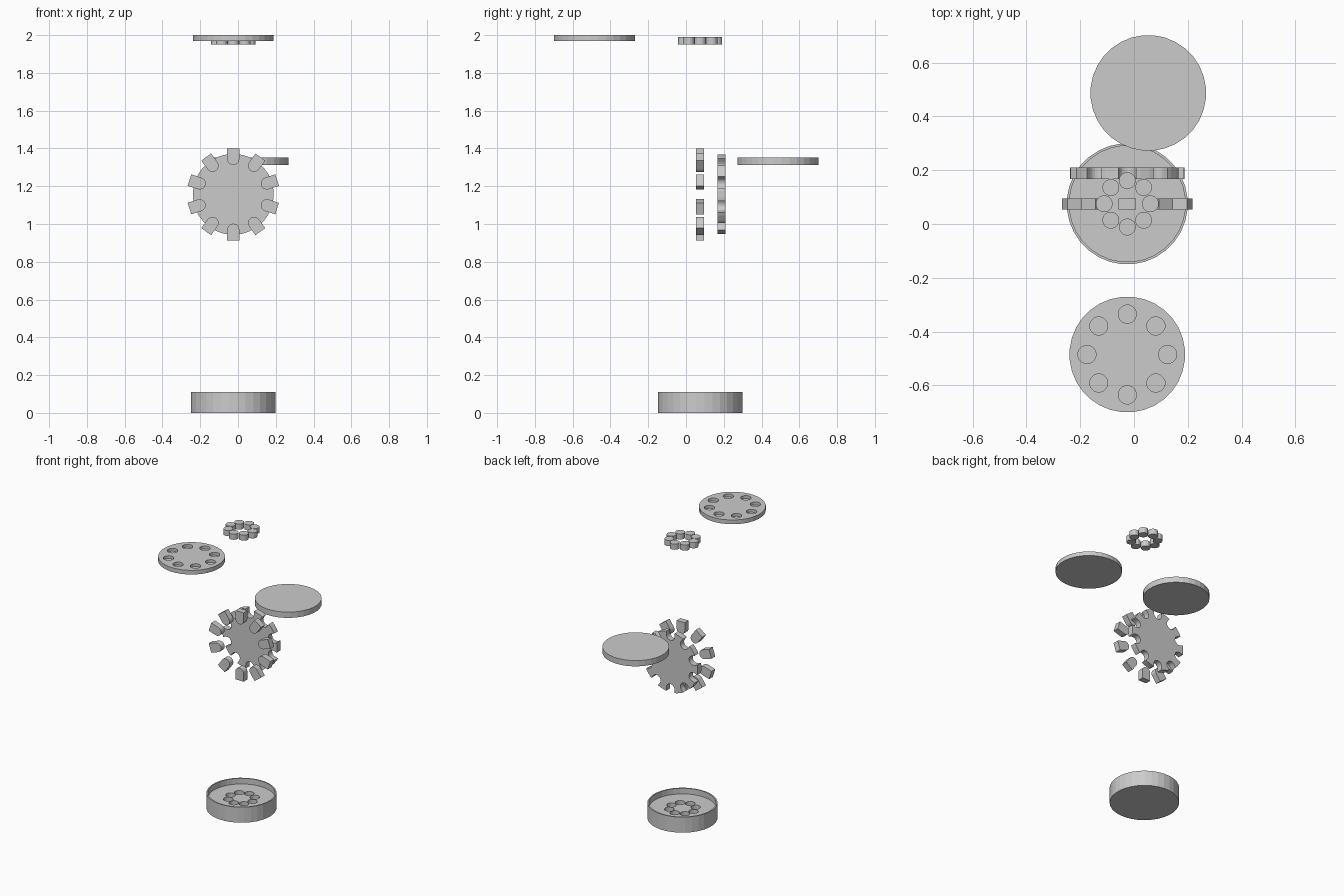
import bpy, bmesh
from math import sin, cos, pi

if "Cube" in bpy.data.objects:
    bpy.data.objects.remove(bpy.data.objects["Cube"])

CX, CY = -0.025, 0.075      # shared axis of the stack
WHEEL_Z = 1.157             # centre height of the upright wheel


def ring(count, radius, cx, cy):
    return [(cx + radius * sin(2 * pi * i / count), cy + radius * cos(2 * pi * i / count))
            for i in range(count)]


def circle(cx, cy, r, sides):
    return [(cx + r * cos(2 * pi * (i + .5) / sides), cy + r * sin(2 * pi * (i + .5) / sides))
            for i in range(sides)]


def prisms(name, profiles, lo, hi, upright=False):
    """Extrude closed 2D profiles from lo to hi along z, or along y when upright."""
    bm = bmesh.new()
    for profile in profiles:
        pts = [(a, lo, b) if upright else (a, b, lo) for a, b in profile]
        face = bm.faces.new([bm.verts.new(p) for p in pts])
        ext = bmesh.ops.extrude_face_region(bm, geom=[face])
        verts = [g for g in ext["geom"] if isinstance(g, bmesh.types.BMVert)]
        move = (0, hi - lo, 0) if upright else (0, 0, hi - lo)
        bmesh.ops.translate(bm, verts=verts, vec=move)
    bmesh.ops.recalc_face_normals(bm, faces=bm.faces[:])
    mesh = bpy.data.meshes.new(name)
    bm.to_mesh(mesh)
    bm.free()
    obj = bpy.data.objects.new(name, mesh)
    bpy.context.collection.objects.link(obj)
    return obj


def cut(obj, cutter):
    """Subtract the cutter, apply, and remove it."""
    mod = obj.modifiers.new("cut", 'BOOLEAN')
    mod.operation, mod.solver, mod.object = 'DIFFERENCE', 'EXACT', cutter
    bpy.context.view_layer.objects.active = obj
    bpy.ops.object.modifier_apply(modifier=mod.name)
    bpy.data.objects.remove(cutter)


def tongues(outer, half_width=0.032, arc_r=0.187, count=10):
    """Radial tongues with a rounded inner end and square outer end."""
    local = [(outer, -half_width), (outer, half_width)]
    local += [(arc_r + half_width * cos(pi / 2 + pi * i / 10),
               half_width * sin(pi / 2 + pi * i / 10)) for i in range(11)]
    result = []
    for k in range(count):
        a = pi / 2 + 2 * pi * k / count
        result.append([(CX + u * cos(a) - v * sin(a), WHEEL_Z + u * sin(a) + v * cos(a))
                       for u, v in local])
    return result


# Base cup with a shallow rim and eight pockets in its floor
inner_ring = ring(8, 0.086, CX, CY)
base = prisms("base_cup", [circle(CX, CY, 0.225, 32)], 0, 0.11)
cut(base, prisms("recess_cutter", [circle(CX, CY, 0.216, 32)], 0.07, 0.2))
cut(base, prisms("pocket_cutter", [circle(x, y, 0.0315, 16) for x, y in inner_ring], 0.03, 0.09))

# Pegs floating above the pockets
prisms("pegs", [circle(x, y, 0.0315, 16) for x, y in inner_ring], 1.95, 1.99)

# Top disc with eight blind holes
top = prisms("holed_disc", [circle(CX, -0.485, 0.215, 32)], 1.97, 2.0)
cut(top, prisms("hole_cutter", [circle(x, y, 0.034, 16)
                                for x, y in ring(8, 0.15, CX, -0.485)], 1.98, 2.05))

# Plain disc
prisms("plain_disc", [circle(0.053, 0.487, 0.215, 32)], 1.312, 1.353)

# Upright wheel with ten edge notches, and the matching inserts in front of it
wheel = prisms("notched_wheel", [circle(CX, WHEEL_Z, 0.214, 40)], 0.168, 0.21, True)
cut(wheel, prisms("notch_cutter", tongues(0.27), 0.1, 0.3, True))
prisms("edge_inserts", tongues(0.244), 0.053, 0.095, True)
